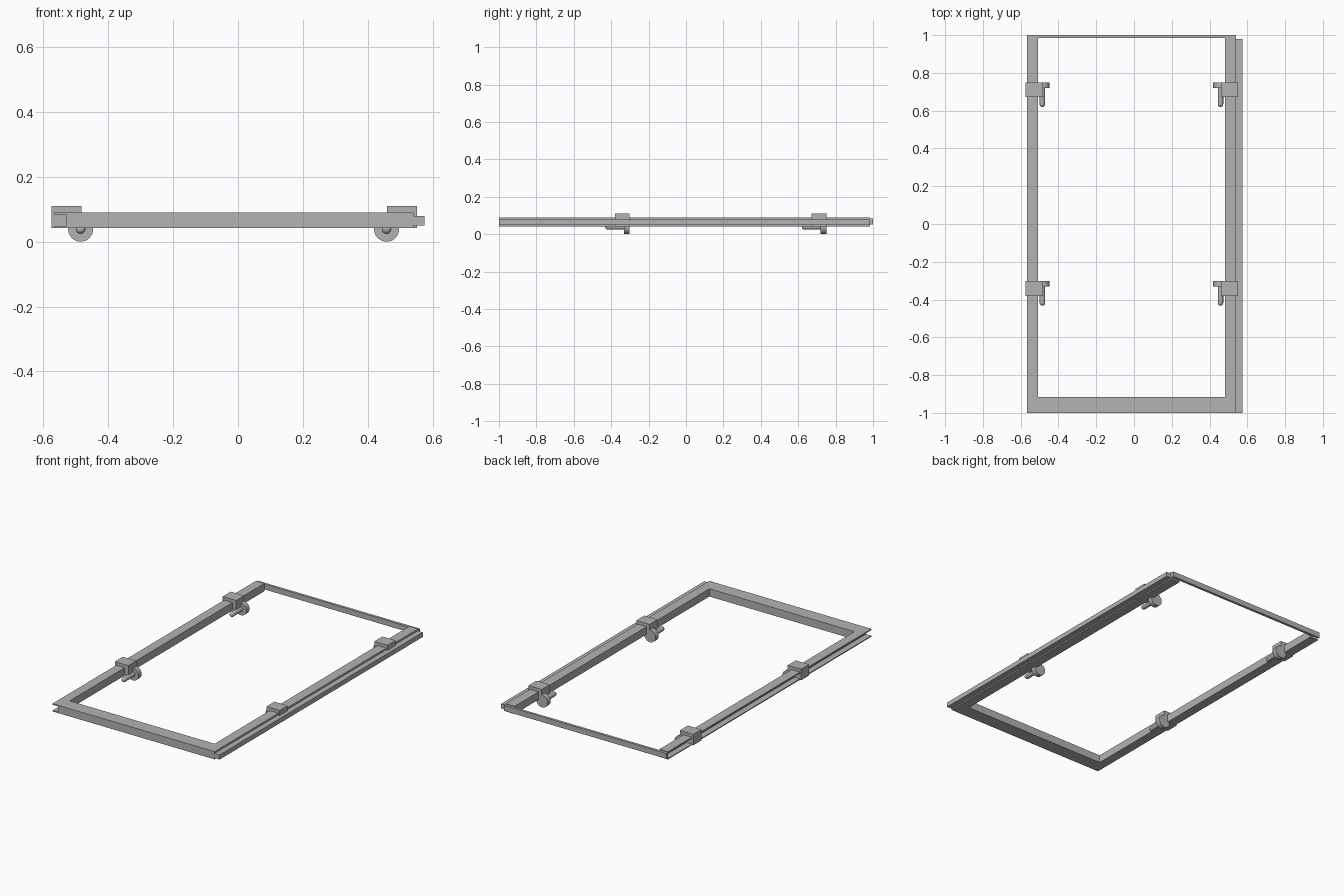
import bpy
import bmesh
import math
from mathutils import Matrix, Vector

cube = bpy.data.objects.get("Cube")
if cube:
    bpy.data.objects.remove(cube, do_unlink=True)

grey = bpy.data.materials.new("mid_grey")
grey.use_nodes = True
tone = (0.45, 0.45, 0.45, 1)
grey.diffuse_color = tone
grey.node_tree.nodes["Principled BSDF"].inputs["Base Color"].default_value = tone


def finish(bm, name):
    bmesh.ops.recalc_face_normals(bm, faces=bm.faces)
    mesh = bpy.data.meshes.new(name)
    bm.to_mesh(mesh)
    bm.free()
    mesh.materials.append(grey)
    obj = bpy.data.objects.new(name, mesh)
    bpy.context.collection.objects.link(obj)
    return obj


def extrude_y(name, section, y0, y1):
    """Run an (x, z) cross-section from y0 to y1."""
    bm = bmesh.new()
    face = bm.faces.new([bm.verts.new((x, y0, z)) for x, z in section])
    out = bmesh.ops.extrude_face_region(bm, geom=[face])
    moved = [g for g in out["geom"] if isinstance(g, bmesh.types.BMVert)]
    bmesh.ops.translate(bm, verts=moved, vec=(0, y1 - y0, 0))
    return finish(bm, name)


def box(name, x0, x1, y0, y1, z0, z1):
    return extrude_y(name, [(x0, z0), (x1, z0), (x1, z1), (x0, z1)], y0, y1)


def lathe_y(name, profile, centre, steps=32):
    """Turn a (radius, y) profile about an axis along y."""
    bm = bmesh.new()
    verts = [bm.verts.new((r, y, 0)) for r, y in profile]
    edges = [bm.edges.new(pair) for pair in zip(verts, verts[1:])]
    bmesh.ops.spin(bm, geom=verts + edges, cent=(0, 0, 0), axis=(0, 1, 0),
                   angle=math.tau, steps=steps, use_duplicate=False)
    bmesh.ops.remove_doubles(bm, verts=bm.verts, dist=0.0001)
    bmesh.ops.transform(bm, matrix=Matrix.Translation(Vector(centre)), verts=bm.verts)
    obj = finish(bm, name)
    bpy.ops.object.select_all(action="DESELECT")
    obj.select_set(True)
    bpy.context.view_layer.objects.active = obj
    bpy.ops.object.shade_smooth_by_angle(angle=math.radians(35))
    return obj


# Frame limits
low, high = 0.042, 0.09
left, left_in, right_in, right = -0.566, -0.508, 0.481, 0.541
back = 0.984

# Grooved side rail and tongued side rail
groove = left + 0.037
extrude_y("grooved_rail",
          [(left, low), (left_in, low), (left_in, high), (left, high),
           (left, 0.083), (groove, 0.083), (groove, 0.048), (left, 0.048)], -1, back)
box("tongued_rail", right_in, right, -1, back, low, high)
box("rail_tongue", right, 0.575, -1, 0.98, 0.05, 0.079)

# Wide front rail and thin back rail
box("front_rail", left_in, right_in, -1, -0.915, low, high)
box("back_rail", left, right, back, 1, 0.052, 0.085)

# Clamps: block over each side rail, with a round knob and blunt pin
pin = 0.0145
tip = [(pin * math.sin(a), -0.116 - pin * math.cos(a))
       for a in (math.radians(15 * i) for i in range(7))]
knob_profile = tip + [(pin, -0.03), (0.0385, -0.03), (0.0385, 0), (0, 0)]
for side, x0, x1, axis in (("right", -0.575, -0.483, -0.485),
                           ("left", 0.46, 0.551, 0.458)):
    for place, y in (("front", -0.302), ("back", 0.75)):
        box(f"{place}_{side}_clamp", x0, x1, y - 0.078, y, low, 0.11)
        lathe_y(f"{place}_{side}_knob", knob_profile, (axis, y, 0.0385))
